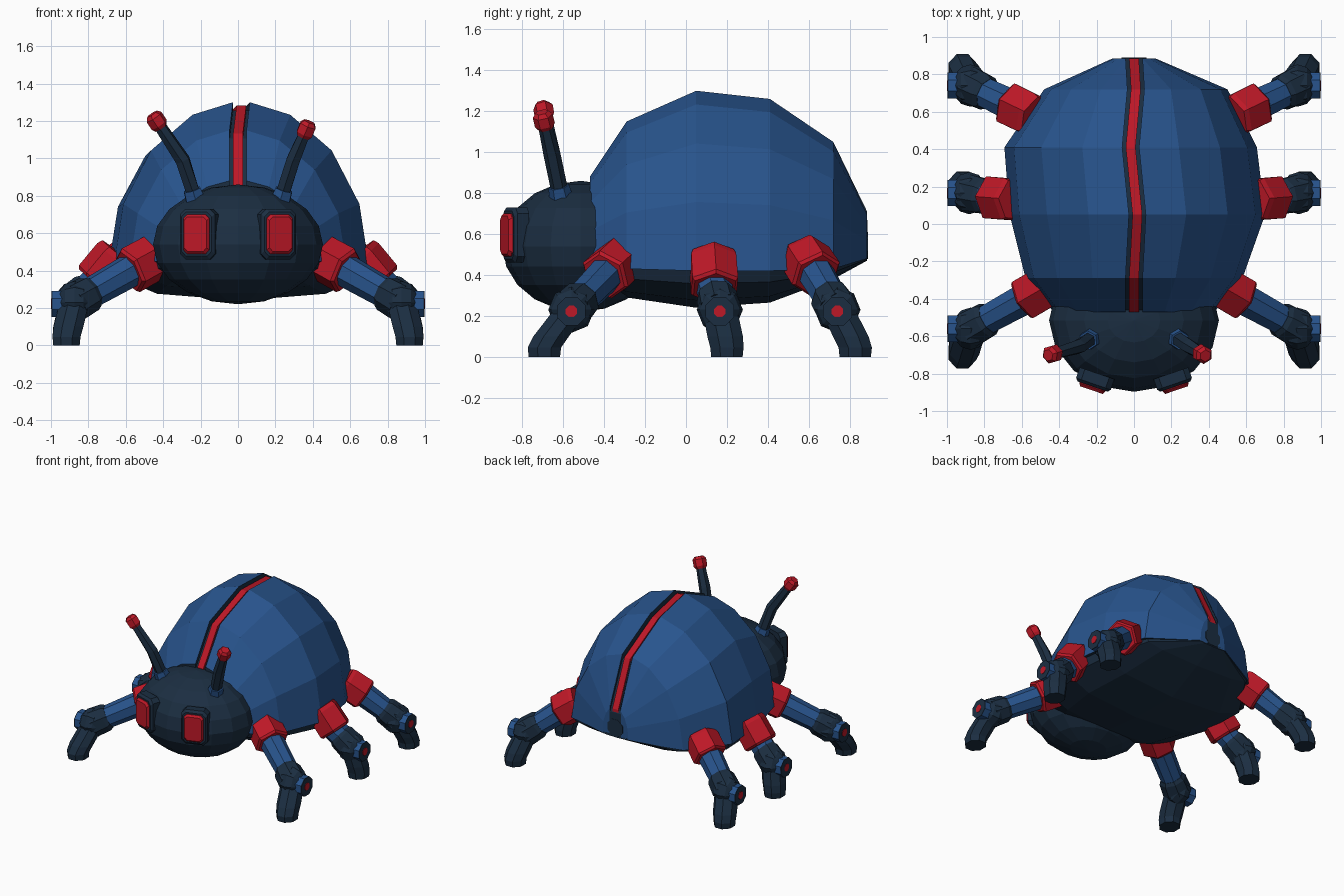
import bpy, bmesh, math
from mathutils import Vector, Matrix

if "Cube" in bpy.data.objects:
    bpy.data.objects.remove(bpy.data.objects["Cube"])


def material(name, rgb):
    m = bpy.data.materials.new(name)
    m.diffuse_color = (*rgb, 1)
    m.use_nodes = True
    m.node_tree.nodes["Principled BSDF"].inputs["Base Color"].default_value = m.diffuse_color
    return m


BLUE = material("shell blue", (0.021, 0.088, 0.265))
NAVY = material("dark navy", (0.011, 0.027, 0.053))
RED = material("signal red", (0.51, 0.009, 0.020))


def finish(name, bm, mats):
    bmesh.ops.recalc_face_normals(bm, faces=bm.faces)
    me = bpy.data.meshes.new(name)
    bm.to_mesh(me)
    bm.free()
    for m in mats:
        me.materials.append(m)
    ob = bpy.data.objects.new(name, me)
    bpy.context.collection.objects.link(ob)
    return ob


def loft(name, rings, mats, rule=None):
    """Skin closed rings and cap both ends; rule(row, column) picks the material."""
    bm = bmesh.new()
    rows = [[bm.verts.new(p) for p in r] for r in rings]
    n = len(rows[0])
    for i in range(len(rows) - 1):
        for j in range(n):
            k = (j + 1) % n
            f = bm.faces.new((rows[i][j], rows[i][k], rows[i + 1][k], rows[i + 1][j]))
            f.material_index = rule(i, j) if rule else 0
    for i, row in ((-1, rows[0]), (len(rows), rows[-1])):
        f = bm.faces.new(row)
        f.material_index = rule(i, 0) if rule else 0
    return finish(name, bm, mats)


def tube(name, path, radii, mat, n=8):
    """Faceted tube along a path."""
    path = [Vector(p) for p in path]
    rings = []
    for i, (p, r) in enumerate(zip(path, radii)):
        d = (path[min(i + 1, len(path) - 1)] - path[max(i - 1, 0)]).normalized()
        up = Vector((0, 0, 1)) if abs(d.z) < 0.95 else Vector((0, 1, 0))
        u = d.cross(up).normalized()
        v = u.cross(d)
        r /= math.cos(math.pi / n)
        angles = [(j + 0.5) * math.tau / n for j in range(n)]
        rings.append([p + r * (math.cos(a) * u + math.sin(a) * v) for a in angles])
    return loft(name, rings, [mat])


def ball(name, center, radii, mat, seg, rows, turn=None):
    bm = bmesh.new()
    bmesh.ops.create_uvsphere(bm, u_segments=seg, v_segments=rows, radius=1)
    if turn:
        bm.transform(turn)
    bm.transform(Matrix.Translation(center) @ Matrix.Diagonal((*radii, 1)))
    return finish(name, bm, [mat])


# Body stations: y, half width, top z, rim z, belly z, sideways offset
STATIONS = [(-0.47, 0.43, 0.88, 0.45, 0.36, 0.0),
            (-0.29, 0.58, 1.15, 0.43, 0.29, 0.0),
            (0.05, 0.683, 1.30, 0.42, 0.24, 0.018),
            (0.41, 0.675, 1.26, 0.42, 0.265, -0.018),
            (0.72, 0.49, 1.05, 0.43, 0.38, 0.01),
            (0.885, 0.115, 0.71, 0.48, 0.47, 0.0)]

# Wing cases: two quarter domes with a gap between them
for side, label in ((-1, "left"), (1, "right")):
    rings = []
    for y, w, top, rim, low, dx in STATIONS:
        pts = [(0.045 * side + dx, y, top - 0.07)]
        for i in range(5):
            a = math.radians(22.5 * i)
            x = max(0.045, w * math.sin(a))
            pts.append((side * x + dx, y, rim + (top - rim) * math.cos(a)))
        pts.append((side * 0.045 + dx, y, rim))
        rings.append(pts)
    loft(label + "_wing_case", rings, [BLUE, NAVY],
         lambda i, j: 1 if i == -1 or (i < 5 and j in (0, 5, 6)) else 0)


def seam(name, half, drop_top, drop_low, mat, rear):
    rings = []
    for y, w, top, rim, low, dx in STATIONS:
        bottom = rim if drop_low is None else top - drop_low
        y += rear if y > 0.8 else 0
        rings.append([(dx - half, y, bottom), (dx + half, y, bottom),
                      (dx + half, y, top - drop_top), (dx - half, y, top - drop_top)])
    loft(name, rings, [mat])


# Filler, red stripe and tail plug along the back seam
seam("seam_core", 0.05, 0.045, None, NAVY, 0.002)
seam("seam_stripe", 0.026, 0.018, 0.08, RED, 0.0)
tube("tail_plug", [(0, 0.78, 0.545), (0, 0.889, 0.545)], [0.07, 0.066], NAVY, 8)

# Underbelly
belly = []
for y, w, top, rim, low, dx in STATIONS:
    half = [(0.97, rim + 0.01), (0.93, rim - 0.35 * (rim - low)),
            (0.66, rim - 0.8 * (rim - low))]
    belly.append([(w * x + dx, y, z) for x, z in half] + [(dx, y, low)]
                 + [(dx - w * x, y, z) for x, z in reversed(half)])
loft("underbelly", belly, [NAVY])

# Head
ball("head", (0, -0.515, 0.54), (0.454, 0.382, 0.32), NAVY, 16, 10)


def eye_block(name, side, w, h, front, depth, mat):
    """Chamfered block facing forward and slightly outward."""
    c = min(w, h) * 0.3
    outline = [(w - c, h), (w, h - c), (w, c - h), (w - c, -h),
               (c - w, -h), (-w, c - h), (-w, h - c), (c - w, h)]
    turn = Matrix.Translation((side * 0.215, -0.85, 0.595)) @ Matrix.Rotation(side * 0.33, 4, 'Z')
    rings = []
    for y, s in ((front + depth, 1), (front + 0.015, 1), (front, 0.87)):
        rings.append([turn @ Vector((x * s, y, z * s)) for x, z in outline])
    loft(name, rings, [mat])


for side, label in ((-1, "left"), (1, "right")):
    # Eyes
    eye_block(label + "_eye_frame", side, 0.098, 0.135, -0.02, 0.075, NAVY)
    eye_block(label + "_eye_lens", side, 0.073, 0.106, -0.04, 0.05, RED)

    # Antennae, the left one longer
    tip = Vector((side * 0.365, -0.695, 1.155) if side > 0 else (-0.435, -0.695, 1.20))
    base = Vector((side * 0.235, -0.615, 0.80))
    bend = Vector((side * 0.295, -0.655, 0.99))
    axis = (bend - base).normalized()
    tube(label + "_antenna_collar", [base - axis * 0.05, base + axis * 0.035],
         [0.052, 0.045], BLUE, 6)
    tube(label + "_antenna", [base, bend, tip], [0.036, 0.036, 0.028], NAVY, 6)
    d = (tip - bend).normalized()
    tube(label + "_antenna_tip", [tip + d * t for t in (-0.045, -0.025, 0.025, 0.045)],
         [0.032, 0.043, 0.043, 0.028], RED, 6)

    # Legs: cuff start, cuff end, knee, foot centre on the ground
    legs = {"front": ((0.43, -0.31, 0.48), (0.585, -0.40, 0.395),
                      (0.875, -0.56, 0.23), (0.917, -0.692)),
            "middle": ((0.635, 0.13, 0.49), (0.76, 0.14, 0.335),
                       (0.88, 0.165, 0.23), (0.917, 0.20)),
            "back": ((0.53, 0.575, 0.50), (0.665, 0.64, 0.40),
                     (0.875, 0.74, 0.23), (0.917, 0.827))}
    for place, (a, b, knee, foot) in legs.items():
        name = label + "_" + place
        a, b, knee = [Vector((side * p[0], p[1], p[2])) for p in (a, b, knee)]
        tube(name + "_cuff", [a, a.lerp(b, 0.15), a.lerp(b, 0.92), b],
             [0.1, 0.11, 0.112, 0.1], RED, 6)
        tube(name + "_leg", [a.lerp(b, 0.5), b, knee], [0.08, 0.083, 0.074], BLUE, 8)
        d = (knee - b).normalized()
        tube(name + "_leg_sleeve", [knee - d * 0.125, knee - d * 0.1, knee],
             [0.08, 0.093, 0.098], NAVY, 8)
        ball(name + "_knee", knee, (0.098, 0.113, 0.113), NAVY, 8, 6,
             Matrix.Rotation(math.pi / 2, 4, 'Y'))

        # Foot with a flat sole
        rings = []
        for t, z, r in ((0, knee.z, 0.092), (0.75, 0.1, 0.094), (1, 0.045, 0.088), (1, 0, 0.083)):
            cx = knee.x + (side * foot[0] - knee.x) * t
            cy = knee.y + (foot[1] - knee.y) * t
            rings.append([(cx + 0.92 * r * math.cos(q), cy + r * math.sin(q), z)
                          for q in [(j + 0.5) * math.pi / 4 for j in range(8)]])
        loft(name + "_foot", rings, [NAVY])

        # Hub on the outside of the knee
        for part, x0, x1, r, mat in (("hub", 0.93, 0.993, 0.07, BLUE),
                                     ("hub_face", 0.99, 0.997, 0.07, NAVY),
                                     ("hub_dot", 0.99, 1.0, 0.028, RED)):
            tube(name + "_" + part, [(side * x, knee.y, knee.z - 0.008) for x in (x0, x1)],
                 [r, r], mat, 8)
